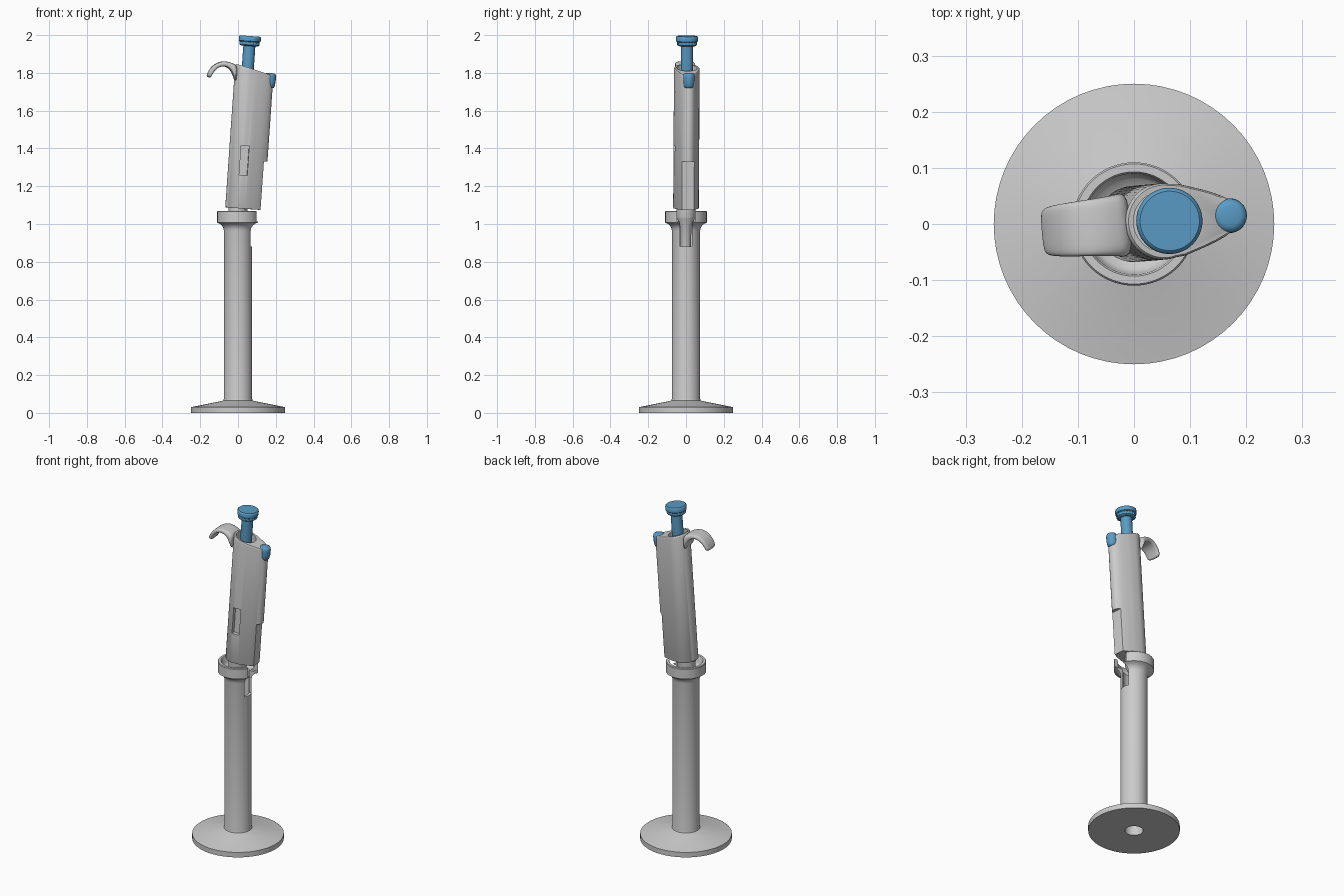
import bpy, bmesh
from math import sin, cos, pi, radians
from mathutils import Matrix, Vector

if "Cube" in bpy.data.objects:
    bpy.data.objects.remove(bpy.data.objects["Cube"])

# Lean of the pipette inside its stand
LEAN = (Matrix.Translation((0, 0, 1.08)) @ Matrix.Rotation(radians(5), 4, 'Z')
        @ Matrix.Rotation(radians(4), 4, 'Y'))
UPRIGHT = Matrix.Identity(4)

blue = bpy.data.materials.new("blue_plastic")
blue.diffuse_color = (0.10, 0.33, 0.56, 1)
blue.use_nodes = True
blue.node_tree.nodes["Principled BSDF"].inputs["Base Color"].default_value = blue.diffuse_color


def loft(name, rings, matrix=UPRIGHT, loop=False, mat=None):
    bm = bmesh.new()
    vs = [[bm.verts.new(p) for p in ring] for ring in rings]
    n = len(vs[0])
    pairs = list(zip(vs, vs[1:])) + ([(vs[-1], vs[0])] if loop else [])
    for a, b in pairs:
        for i in range(n):
            j = (i + 1) % n
            bm.faces.new((a[i], a[j], b[j], b[i]))
    if not loop:
        bm.faces.new(vs[0])
        bm.faces.new(vs[-1])
    bmesh.ops.recalc_face_normals(bm, faces=bm.faces)
    bm.transform(matrix)
    me = bpy.data.meshes.new(name)
    bm.to_mesh(me)
    bm.free()
    ob = bpy.data.objects.new(name, me)
    bpy.context.collection.objects.link(ob)
    if mat:
        me.materials.append(mat)
    return ob


def revolve(name, profile, matrix=UPRIGHT, x=0, loop=False, mat=None, n=64):
    rings = [[(x + r * cos(2 * pi * i / n), r * sin(2 * pi * i / n), z) for i in range(n)]
             for r, z in profile]
    return loft(name, rings, matrix, loop, mat)


def box(lo, hi, matrix=UPRIGHT):
    rings = [[(lo[0], lo[1], z), (hi[0], lo[1], z), (hi[0], hi[1], z), (lo[0], hi[1], z)]
             for z in (lo[2], hi[2])]
    return loft("cutter", rings, matrix)


def activate(ob):
    bpy.ops.object.select_all(action='DESELECT')
    ob.select_set(True)
    bpy.context.view_layer.objects.active = ob


def cut(ob, cutter):
    cutter.hide_render = True
    m = ob.modifiers.new("cut", 'BOOLEAN')
    m.operation, m.object, m.solver = 'DIFFERENCE', cutter, 'EXACT'
    activate(ob)
    bpy.ops.object.modifier_apply(modifier=m.name)
    bpy.data.objects.remove(cutter)


def smooth(ob, angle=35):
    activate(ob)
    bpy.ops.object.shade_smooth_by_angle(angle=radians(angle))


# Stand: hollow foot, column and cup in one turned profile
stand = revolve("stand", [
    (.05, 0), (.25, 0), (.25, .03), (.09, .062), (.077, .066), (.075, .075),
    (.075, .965), (.078, .98), (.086, .993), (.098, 1.002), (.11, 1.008),
    (.11, 1.066), (.107, 1.07), (.093, 1.07), (.09, 1.066), (.088, 1.03),
    (.08, 1.018), (.062, 1.01), (.06, 1.0), (.06, .07), (.05, .06)], loop=True)
cut(stand, box((.03, -.048, 1.012), (.2, .048, 1.2)))
cut(stand, box((.03, -.033, .88), (.2, .033, 1.1)))
smooth(stand)

# Pipette body: teardrop section with a slanted, rounded top
half = [(.068 * cos(radians(a)), .068 * sin(radians(a))) for a in range(180, 74, -7)]
half += [(.035, .064), (.055, .0575), (.075, .051), (.095, .0435), (.112, .0355),
         (.125, .027), (.134, .0175), (.138, .007)]
outline = half + [(u, -v) for u, v in reversed(half[1:])]


def slant(u):
    return .765 - .235 * (u + .07)


def section(scale, height):
    return [(.03 + (u - .03) * scale, v * scale, height(u)) for u, v in outline]


body = loft("pipette_body", [
    section(.97, lambda u: .003), section(1, lambda u: .007),
    section(1, lambda u: slant(u) - .009), section(.985, lambda u: slant(u) - .003),
    section(.95, slant)], LEAN)


def plunger_well():
    return revolve("cutter", [(.054, .62), (.054, .95)], LEAN)


cut(body, plunger_well())
cut(body, box((.117, -.1, -.1), (.3, .1, .26), LEAN))         # stepped lower rear
cut(body, box((-.012, -.1, .18), (.031, -.045, .337), LEAN))  # volume window
smooth(body)

# Finger hook: (upper x, z, lower x, z, half width) along the curl
stations = [
    (.0, 1.836, -.012, 1.735, .060), (-.03, 1.852, -.026, 1.79, .056),
    (-.055, 1.860, -.045, 1.823, .053), (-.085, 1.862, -.075, 1.837, .051),
    (-.115, 1.853, -.102, 1.831, .049), (-.143, 1.831, -.125, 1.814, .047),
    (-.162, 1.8, -.14, 1.788, .044), (-.168, 1.781, -.147, 1.771, .039)]
inverse = Matrix.Rotation(radians(-4), 4, 'Y') @ Matrix.Translation((0, 0, -1.08))
rings = []
for ux, uz, lx, lz, w in stations:
    up, low = inverse @ Vector((ux, 0, uz)), inverse @ Vector((lx, 0, lz))
    mid, arm = (up + low) / 2, (up - low) / 2
    ring = []
    for i in range(16):
        c, s = cos(2 * pi * i / 16), sin(2 * pi * i / 16)
        c, s = [abs(t) ** .5 * (1 if t > 0 else -1) for t in (c, s)]
        ring.append(mid + arm * s + Vector((0, w * c, 0)))
    rings.append(ring)
hook = loft("finger_hook", rings, LEAN)
sub = hook.modifiers.new("round", 'SUBSURF')
sub.levels = 2
activate(hook)
bpy.ops.object.modifier_apply(modifier=sub.name)
cut(hook, plunger_well())
smooth(hook, 40)

# Lower shaft resting inside the column
smooth(revolve("shaft", [(.01, -.5), (.014, -.46), (.026, -.22), (.03, -.09), (.048, -.05),
                         (.05, -.04), (.05, .02)], LEAN))

# Plunger rod, knurled collar and cap
smooth(revolve("plunger_rod", [(.032, .6), (.032, .88)], LEAN, mat=blue))
n = 72
collar = []
for r, z in [(.044, .864), (.053, .87), (.053, .9)]:
    collar.append([((r - .0025 * (i % 4 > 1)) * cos(2 * pi * i / n),
                    (r - .0025 * (i % 4 > 1)) * sin(2 * pi * i / n), z) for i in range(n)])
loft("plunger_collar", collar, LEAN, mat=blue)
smooth(revolve("plunger_cap", [(.053, .886), (.058, .89), (.059, .908), (.057, .914),
                               (.053, .917)], LEAN, mat=blue))

# Ejector button at the back edge
smooth(revolve("ejector_button", [
    (.016, .65), (.023, .653), (.027, .662), (.03, .68), (.031, .705), (.03, .718),
    (.026, .726), (.018, .729)], LEAN, x=.122, mat=blue), 50)
